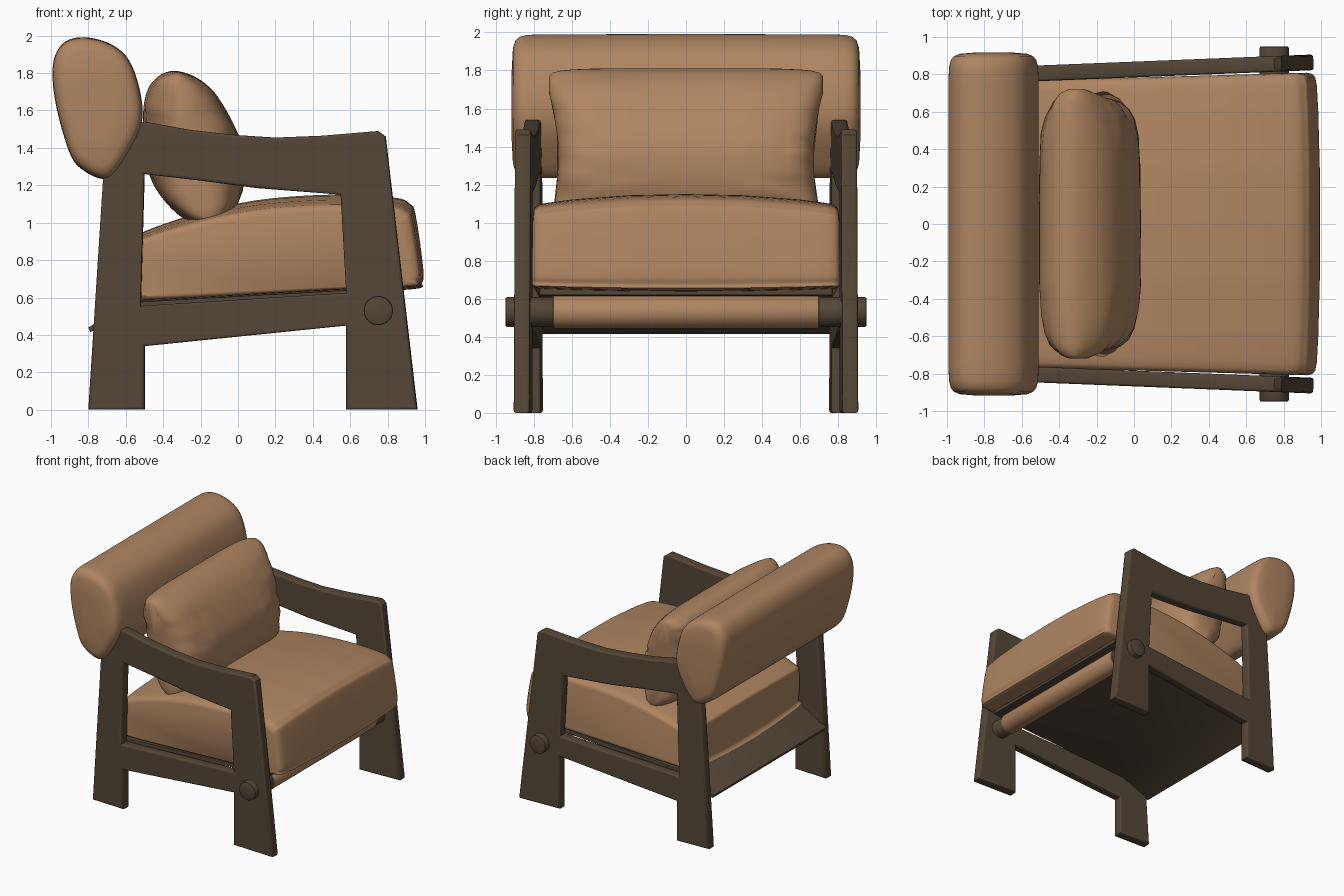
import bpy, bmesh, math
from mathutils import Vector, noise

if "Cube" in bpy.data.objects:
    bpy.data.objects.remove(bpy.data.objects["Cube"])


def material(name, color):
    mat = bpy.data.materials.new(name)
    mat.use_nodes = True
    mat.diffuse_color = (*color, 1)
    mat.node_tree.nodes["Principled BSDF"].inputs["Base Color"].default_value = (*color, 1)
    return mat


leather = material("tan leather", (0.43, 0.235, 0.12))
wood = material("dark wood", (0.09, 0.062, 0.038))


def add(name, mesh, mat, angle=40):
    obj = bpy.data.objects.new(name, mesh)
    bpy.context.collection.objects.link(obj)
    mesh.materials.clear()
    mesh.materials.append(mat)
    bpy.ops.object.select_all(action="DESELECT")
    obj.select_set(True)
    bpy.context.view_layer.objects.active = obj
    bpy.ops.object.shade_smooth_by_angle(angle=math.radians(angle))
    return obj


def plate(name, outlines, half, bevel, mat):
    """Upright board in the XZ plane; later outlines become holes."""
    curve = bpy.data.curves.new(name, "CURVE")
    curve.dimensions, curve.fill_mode = "2D", "BOTH"
    curve.extrude, curve.bevel_depth = half - bevel, bevel
    curve.offset, curve.bevel_resolution = -bevel, 2
    for outline in outlines:
        spline = curve.splines.new("POLY")
        spline.points.add(len(outline) - 1)
        spline.use_cyclic_u = True
        for point, (x, z) in zip(spline.points, outline):
            point.co = (x, z, 0, 1)
    helper = bpy.data.objects.new(name + "_outline", curve)
    bpy.context.collection.objects.link(helper)
    bpy.context.view_layer.update()
    mesh = bpy.data.meshes.new_from_object(
        helper.evaluated_get(bpy.context.evaluated_depsgraph_get()))
    bpy.data.objects.remove(helper)
    obj = add(name, mesh, mat)
    obj.rotation_euler.x = math.pi / 2
    return obj


def smooth_loop(points, steps=5):
    """Closed Catmull-Rom loop through the points."""
    pts, out = [Vector(p) for p in points], []
    for i in range(len(pts)):
        a, b, c, d = (pts[(i + k - 1) % len(pts)] for k in range(4))
        for s in range(steps):
            t = s / steps
            out.append(0.5 * (2 * b + (c - a) * t + (2 * a - 5 * b + 4 * c - d) * t * t
                              + (3 * b - a - 3 * c + d) * t ** 3))
    return out


def cushion(name, profile, center, stations, lean=0, warp=None):
    """Loft a rounded XZ profile along Y, scaled by (y, sx, sz) stations."""
    loop = smooth_loop(profile)
    half = [Vector(s) for s in stations]
    # refine the stations so the surface is even
    fine = []
    for a, b in zip(half, half[1:]):
        n = max(1, round((b.x - a.x) / 0.04))
        fine += [a.lerp(b, k / n) for k in range(n)]
    fine.append(half[-1])
    full = [Vector((-s.x, s.y, s.z)) for s in reversed(fine[1:])] + fine
    bm, rings = bmesh.new(), []
    for y, sx, sz in full:
        ring = []
        for x, z in loop:
            axis = center[0] + lean * (z - center[1])
            z2 = center[1] + (z - center[1]) * sz
            co = Vector((center[0] + lean * (z2 - center[1]) + (x - axis) * sx, y, z2))
            ring.append(bm.verts.new(warp(co) if warp else co))
        rings.append(ring)
    n = len(loop)
    for a, b in zip(rings, rings[1:]):
        for i in range(n):
            bm.faces.new((a[i], a[(i + 1) % n], b[(i + 1) % n], b[i]))
    bm.faces.new(rings[0])
    bm.faces.new(rings[-1])
    bmesh.ops.recalc_face_normals(bm, faces=bm.faces)
    mesh = bpy.data.meshes.new(name)
    bm.to_mesh(mesh)
    bm.free()
    return add(name, mesh, leather, 60)


def rod(name, radius, y0, y1, mat, bevel=0.01):
    bm = bmesh.new()
    bmesh.ops.create_cone(bm, cap_ends=True, segments=40, radius1=radius,
                          radius2=radius, depth=abs(y1 - y0))
    caps = [e for e in bm.edges if any(len(f.verts) > 4 for f in e.link_faces)]
    bmesh.ops.bevel(bm, geom=caps, offset=bevel, segments=2, affect="EDGES", profile=0.5)
    mesh = bpy.data.meshes.new(name)
    bm.to_mesh(mesh)
    bm.free()
    obj = add(name, mesh, mat)
    obj.rotation_euler.x = math.pi / 2
    obj.location = (0.75, (y0 + y1) / 2, 0.53)


# Side frames: legs, arm and lower rail in one board with an opening
frame = [(-0.8, 0), (-0.5, 0), (-0.5, 0.34), (0.58, 0.45), (0.58, 0), (0.96, 0),
         (0.79, 1.46), (0.75, 1.49), (0.45, 1.465), (0.2, 1.455), (0, 1.468),
         (-0.25, 1.495), (-0.5, 1.54), (-0.56, 1.53), (-0.72, 1.25)]
opening = [(-0.52, 0.555), (-0.5, 1.26), (-0.2, 1.225), (0.1, 1.185), (0.55, 1.15), (0.58, 0.625)]
for side, label in ((1, "left"), (-1, "right")):
    board = plate(label + "_side_frame", [frame, opening], 0.042, 0.014, wood)
    board.location.y = side * 0.826
    board.rotation_euler.z = side * 0.04
    rod(label + "_rod_end", 0.078, side * 0.68, side * 0.95, wood)

# Front roll wrapped in leather
rod("front_roll", 0.086, -0.7, 0.7, leather)

# Seat deck with its sloping rear flap
deck = [(0.85, 0.655), (0.85, 0.62), (-0.52, 0.53), (-0.79, 0.415), (-0.8, 0.44), (-0.56, 0.575)]
plate("seat_deck", [deck], 0.77, 0.005, wood)


# Seat cushion, wider toward the front
def widen(co):
    co.y *= 0.97 + 0.035 * co.x
    return co


seat = [(-0.57, 0.6), (-0.58, 0.88), (-0.53, 0.94), (-0.25, 1.04), (0.1, 1.12), (0.5, 1.15),
        (0.83, 1.135), (0.92, 1.1), (0.95, 1.04), (0.99, 0.76), (0.985, 0.68), (0.94, 0.645),
        (0.5, 0.625), (-0.5, 0.565)]
cushion("seat_cushion", seat, (0.2, 0.75),
        [(0, 1, 1), (0.3, 1, 0.985), (0.6, 0.99, 0.93), (0.74, 0.98, 0.885),
         (0.78, 0.97, 0.865), (0.8, 0.95, 0.83), (0.807, 0.91, 0.76)], warp=widen)

# Headrest roll
head = [(-0.99, 1.84), (-0.96, 1.93), (-0.9, 1.98), (-0.8, 1.99), (-0.68, 1.955),
        (-0.59, 1.88), (-0.535, 1.75), (-0.51, 1.6), (-0.53, 1.48), (-0.6, 1.35),
        (-0.67, 1.255), (-0.73, 1.235), (-0.82, 1.275), (-0.89, 1.35), (-0.95, 1.53), (-0.985, 1.7)]
cushion("headrest", head, (-0.75, 1.62),
        [(0, 1, 1), (0.78, 1, 0.995), (0.84, 0.985, 0.985), (0.875, 0.95, 0.96),
         (0.897, 0.88, 0.91), (0.91, 0.75, 0.8), (0.917, 0.4, 0.45)])


# Loose back pillow with pinched sides and soft creases
def crease(co):
    edge = min(1, abs(co.y) / 0.7)
    wave = noise.noise(Vector((co.x * 3, co.y * 4, co.z * 16)))
    co.x += 0.02 * wave * edge ** 2
    co.y *= 1 - 0.07 * max(0, 1 - ((co.z - 1.33) / 0.35) ** 2)
    return co


pillow = [(-0.36, 1.81), (-0.24, 1.785), (-0.13, 1.7), (-0.03, 1.54), (0.03, 1.38),
          (0.03, 1.2), (-0.02, 1.07), (-0.1, 1), (-0.22, 0.99), (-0.35, 1.07),
          (-0.46, 1.22), (-0.5, 1.4), (-0.505, 1.62), (-0.46, 1.75)]
cushion("back_pillow", pillow, (-0.24, 1.4),
        [(0, 1, 1), (0.35, 0.99, 1), (0.5, 0.94, 0.995), (0.6, 0.85, 0.985),
         (0.66, 0.73, 0.97), (0.7, 0.55, 0.945), (0.72, 0.3, 0.9)], lean=-0.2, warp=crease)
